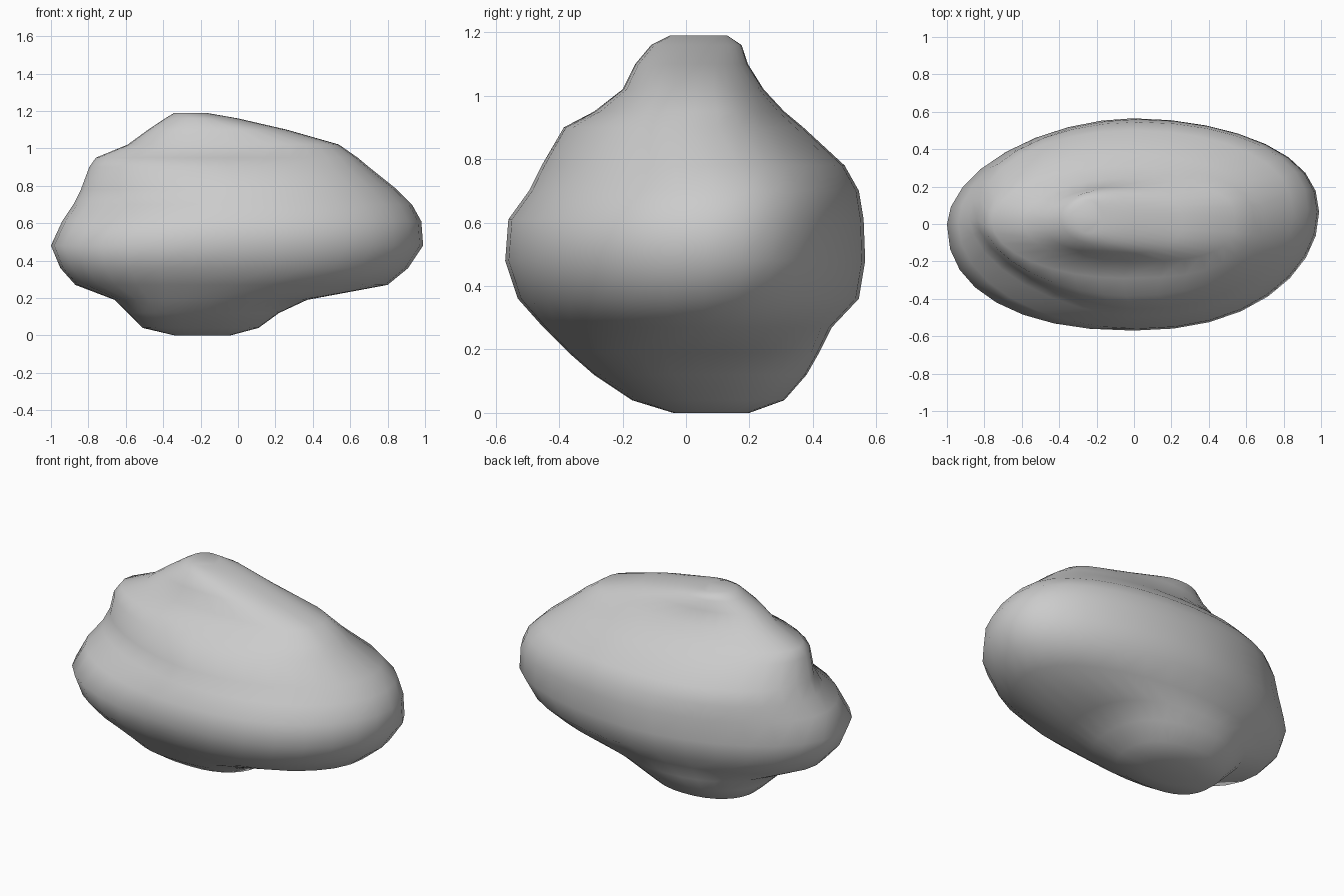
import bpy, bmesh
from math import sin, cos, pi, copysign

SEGMENTS = 32
# Horizontal slices: z, left x, right x, front y, back y, then fullness of the
# front-left, front-right, back-left and back-right corners
SLICES = [
    (0.00, -0.34, -0.04, -0.04, 0.20, 2.4, 2.2, 2.2, 2.2),
    (0.04, -0.51, 0.11, -0.17, 0.31, 2.8, 2.3, 2.2, 2.2),
    (0.12, -0.59, 0.22, -0.29, 0.38, 2.8, 2.4, 2.2, 2.3),
    (0.19, -0.66, 0.37, -0.37, 0.42, 2.6, 2.4, 2.1, 2.3),
    (0.27, -0.87, 0.80, -0.45, 0.46, 2.3, 2.1, 1.9, 2.0),
    (0.36, -0.95, 0.91, -0.53, 0.545, 2.3, 2.15, 1.85, 2.0),
    (0.48, -1.00, 0.99, -0.57, 0.565, 2.25, 2.15, 1.82, 2.05),
    (0.61, -0.94, 0.98, -0.56, 0.56, 2.0, 2.1, 1.9, 2.05),
    (0.70, -0.88, 0.93, -0.495, 0.545, 1.75, 2.1, 2.05, 2.1),
    (0.78, -0.84, 0.85, -0.455, 0.50, 1.65, 2.1, 2.15, 2.1),
    (0.90, -0.795, 0.70, -0.385, 0.37, 1.75, 2.2, 2.15, 2.2),
    (0.95, -0.76, 0.64, -0.29, 0.31, 1.95, 2.6, 2.0, 2.3),
    (1.02, -0.59, 0.54, -0.20, 0.245, 2.3, 3.0, 2.0, 2.3),
    (1.10, -0.48, 0.26, -0.16, 0.195, 2.3, 2.6, 2.0, 2.2),
    (1.16, -0.39, 0.00, -0.11, 0.175, 2.0, 2.0, 2.0, 2.1),
    (1.19, -0.34, -0.17, -0.05, 0.13, 2.0, 2.0, 2.0, 2.0),
]


def rounded(v, n):
    return copysign(abs(v) ** (2 / n), v)


def slice_ring(bm, z, left, right, front, back, fl, fr, bl, br):
    """One rounded outline fitted to the four extents."""
    cx, cy = (left + right) / 2, (front + back) / 2
    rx, ry = (right - left) / 2, (back - front) / 2
    ring = []
    for i in range(SEGMENTS):
        a = 2 * pi * i / SEGMENTS
        c, s = cos(a), sin(a)
        if s < 0:
            n = fl if c < 0 else fr
        else:
            n = bl if c < 0 else br
        x = cx + rx * rounded(c, n)
        y = cy + ry * rounded(s, n)
        y += 0.07 * max(0, x) ** 3         # right tip leans to the back
        ring.append(bm.verts.new((x, y, z)))
    return ring


# Boulder: skin the slices and cap both ends
bm = bmesh.new()
rings = [slice_ring(bm, *s) for s in SLICES]
for a, b in zip(rings, rings[1:]):
    for i in range(SEGMENTS):
        j = (i + 1) % SEGMENTS
        bm.faces.new((a[i], a[j], b[j], b[i]))
bm.faces.new(rings[0][::-1])
bm.faces.new(rings[-1])
bmesh.ops.recalc_face_normals(bm, faces=bm.faces)
for f in bm.faces:
    f.smooth = True

mesh = bpy.data.meshes.new("boulder")
bm.to_mesh(mesh)
bm.free()
boulder = bpy.data.objects.new("boulder", mesh)
bpy.context.collection.objects.link(boulder)
